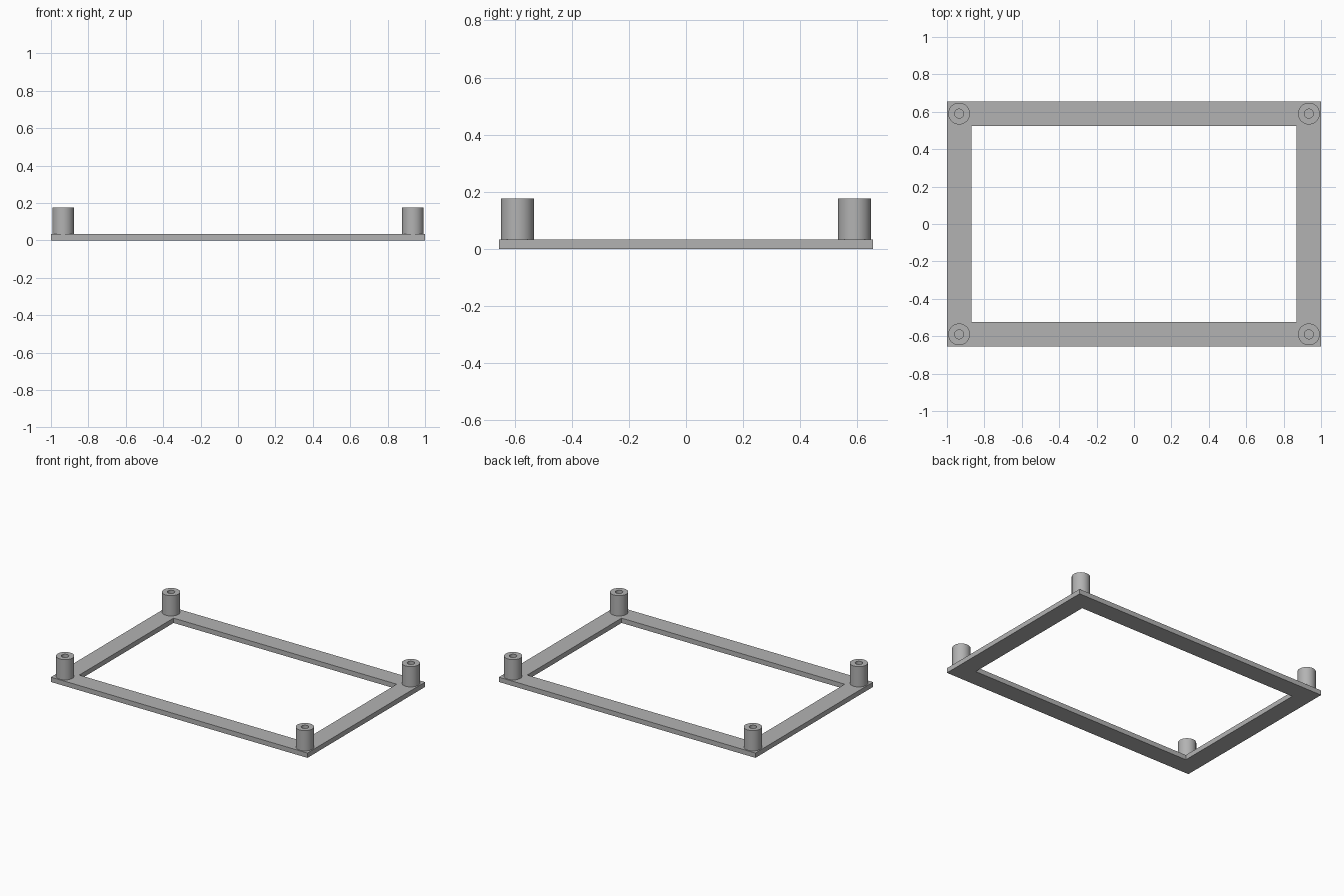
import bpy, bmesh, math

cube = bpy.data.objects.get("Cube")
if cube:
    bpy.data.objects.remove(cube, do_unlink=True)

PLATE_H, TOP = 0.034, 0.177
SIDES = 64

grey = bpy.data.materials.new("plain grey")
grey.use_nodes = True
colour = (0.45, 0.45, 0.45, 1)
grey.diffuse_color = colour
grey.node_tree.nodes["Principled BSDF"].inputs["Base Color"].default_value = colour


def extruded_ring(name, outer, inner, z0, z1):
    """Solid between two matching closed outlines, from z0 to z1."""
    bm = bmesh.new()
    loops = [[bm.verts.new((x, y, z)) for x, y in outline]
             for outline, z in ((outer, z0), (outer, z1), (inner, z1), (inner, z0))]
    n = len(outer)
    for k in range(4):
        a, b = loops[k], loops[(k + 1) % 4]
        for i in range(n):
            j = (i + 1) % n
            bm.faces.new((a[i], a[j], b[j], b[i]))
    bmesh.ops.recalc_face_normals(bm, faces=bm.faces)
    mesh = bpy.data.meshes.new(name)
    bm.to_mesh(mesh)
    bm.free()
    mesh.materials.append(grey)
    obj = bpy.data.objects.new(name, mesh)
    bpy.context.collection.objects.link(obj)
    return obj


def rectangle(x, y):
    return [(-x, -y), (x, -y), (x, y), (-x, y)]


def circle(r):
    return [(r * math.cos(2 * math.pi * i / SIDES), r * math.sin(2 * math.pi * i / SIDES))
            for i in range(SIDES)]


# Flat rectangular frame
extruded_ring("base_frame", rectangle(1, 0.655), rectangle(0.87, 0.525), 0, PLATE_H)

# Hollow standoff at each corner, its bore ending on the frame
for side, sx in (("left", 1), ("right", -1)):
    for end, sy in (("front", -1), ("back", 1)):
        post = extruded_ring(f"{end}_{side}_standoff", circle(0.058), circle(0.024), PLATE_H, TOP)
        post.location = (sx * 0.935, sy * 0.59, 0)
        bpy.ops.object.select_all(action="DESELECT")
        post.select_set(True)
        bpy.context.view_layer.objects.active = post
        bpy.ops.object.shade_smooth_by_angle(angle=math.radians(30))
